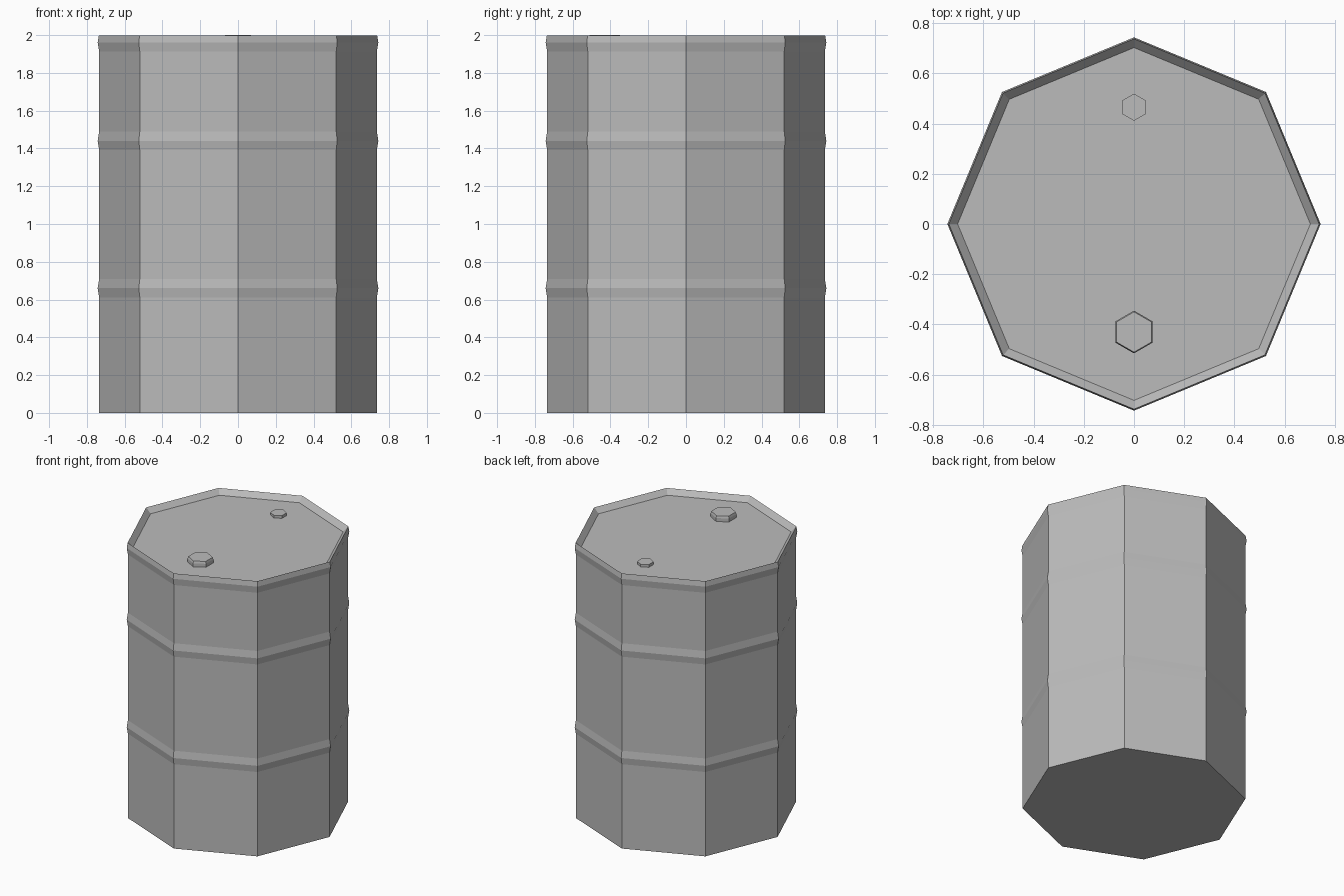
import bpy, bmesh, math

if "Cube" in bpy.data.objects:
    bpy.data.objects.remove(bpy.data.objects["Cube"])

mat = bpy.data.materials.new("grey metal")
mat.diffuse_color = (0.5, 0.5, 0.5, 1)
mat.use_nodes = True
mat.node_tree.nodes["Principled BSDF"].inputs["Base Color"].default_value = mat.diffuse_color


def lathe(name, profile, sides, centre=(0, 0), turn=0.0):
    """Stack rings of (radius, z) and cap both ends with flat polygons."""
    bm = bmesh.new()
    rings = []
    for r, z in profile:
        rings.append([bm.verts.new((centre[0] + r * math.cos(turn + math.tau * i / sides),
                                    centre[1] + r * math.sin(turn + math.tau * i / sides), z))
                      for i in range(sides)])
    for a, b in zip(rings, rings[1:]):
        for i in range(sides):
            j = (i + 1) % sides
            bm.faces.new((a[i], a[j], b[j], b[i]))
    bm.faces.new(rings[0][::-1])
    bm.faces.new(rings[-1])
    me = bpy.data.meshes.new(name)
    bm.to_mesh(me)
    bm.free()
    me.materials.append(mat)
    ob = bpy.data.objects.new(name, me)
    bpy.context.collection.objects.link(ob)
    return ob


# Drum body: two raised ribs, a rim and a sunken lid
R, RIB, LID = 0.735, 0.743, 1.96
profile = [(R, 0)]
for z in (0.66, 1.44):
    profile += [(R, z - 0.048), (RIB, z), (R, z + 0.05)]
profile += [(R, 1.912), (RIB, 1.96), (0.737, 1.997), (0.702, LID)]
lathe("drum_body", profile, 8)

# Hexagonal bungs on the lid
lathe("large_bung", [(0.085, LID - 0.005), (0.085, 1.985), (0.08, 2.0)], 6, (0, -0.43), math.pi / 2)
lathe("small_bung", [(0.054, LID - 0.005), (0.054, 1.98)], 6, (0, 0.465), math.pi / 2)
